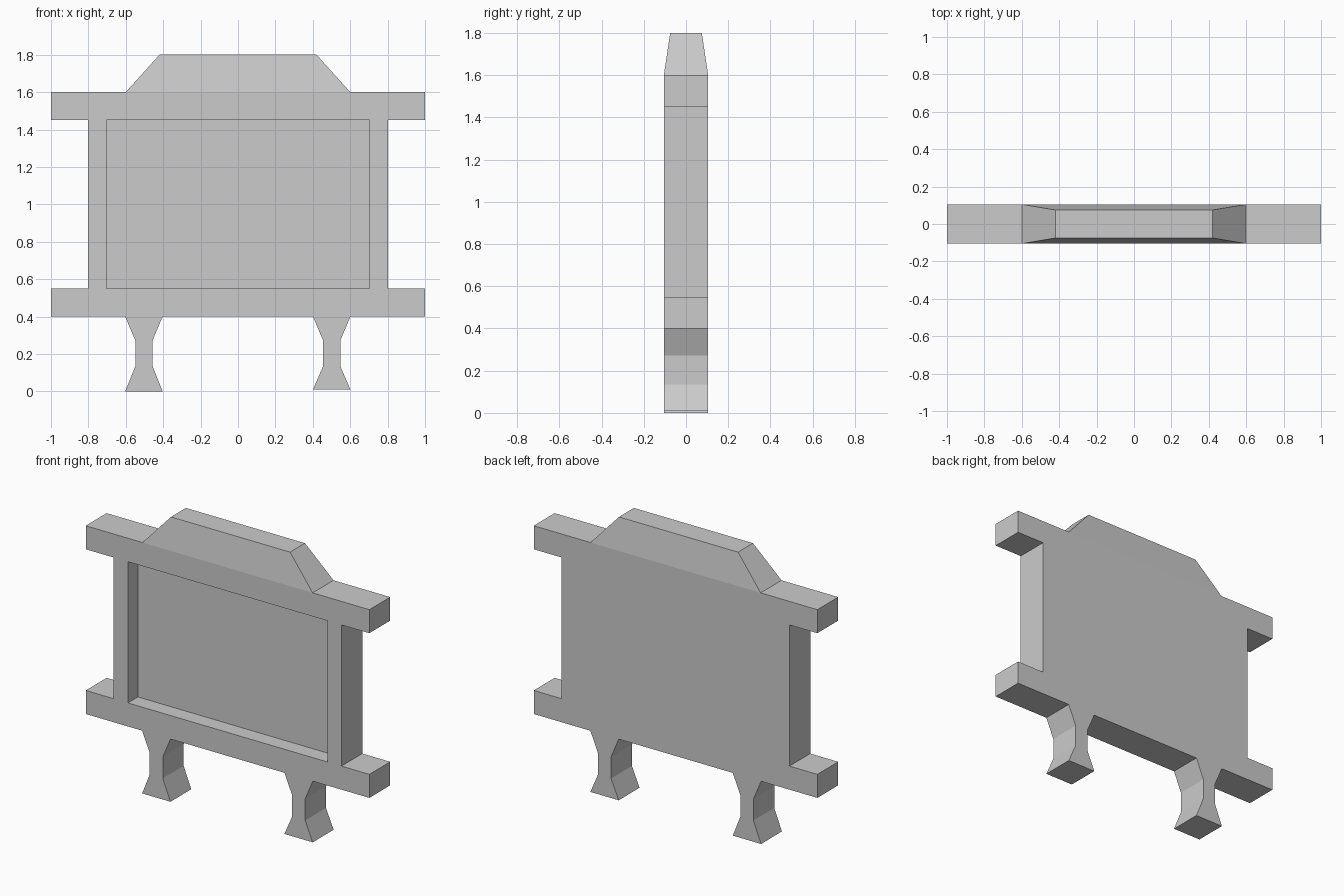
import bpy
import bmesh

if "Cube" in bpy.data.objects:
    bpy.data.objects.remove(bpy.data.objects["Cube"])

HALF_DEPTH = 0.105


def new_object(name, bm):
    bmesh.ops.recalc_face_normals(bm, faces=bm.faces[:])
    mesh = bpy.data.meshes.new(name)
    bm.to_mesh(mesh)
    bm.free()
    obj = bpy.data.objects.new(name, mesh)
    bpy.context.collection.objects.link(obj)
    return obj


def prism(name, outline, y0=-HALF_DEPTH, y1=HALF_DEPTH):
    """Extrude an x-z outline from y0 to y1."""
    bm = bmesh.new()
    face = bm.faces.new([bm.verts.new((x, y0, z)) for x, z in outline])
    ext = bmesh.ops.extrude_face_region(bm, geom=[face], use_keep_orig=True)
    verts = [v for v in ext["geom"] if isinstance(v, bmesh.types.BMVert)]
    bmesh.ops.translate(bm, vec=(0, y1 - y0, 0), verts=verts)
    return new_object(name, bm)


def mirrored(right_side):
    """Close a right-hand profile with its mirror image."""
    return right_side + [(-x, z) for x, z in reversed(right_side)]


# Board body with protruding top and bottom rails
body = prism("board_body", mirrored([
    (1.0, 0.4), (1.0, 0.55), (0.803, 0.55),
    (0.803, 1.45), (1.0, 1.45), (1.0, 1.6)]))

# Shallow recess in the front
cutter = prism("recess_cutter", mirrored([(0.703, 0.55), (0.703, 1.45)]),
               -0.3, -0.005)
cutter.hide_render = True
cutter.hide_viewport = True
recess = body.modifiers.new("front_recess", "BOOLEAN")
recess.operation = "DIFFERENCE"
recess.solver = "EXACT"
recess.object = cutter

# Tapered crown on the top rail
bm = bmesh.new()
bmesh.ops.create_cube(bm, size=2)
for v in bm.verts:
    top = v.co.z > 0
    v.co.x *= 0.42 if top else 0.6
    v.co.y *= 0.075 if top else HALF_DEPTH
    v.co.z = 1.8 if top else 1.6
new_object("crown", bm)

# Waisted legs; the right one is very slightly shorter
for side, cx, foot in (("left", -0.503, 0.0), ("right", 0.501, 0.01)):
    half = [(0.1, foot), (0.046, 0.135), (0.046, 0.272), (0.1, 0.4)]
    prism(side + "_leg", [(cx + x, z) for x, z in mirrored(half)])
